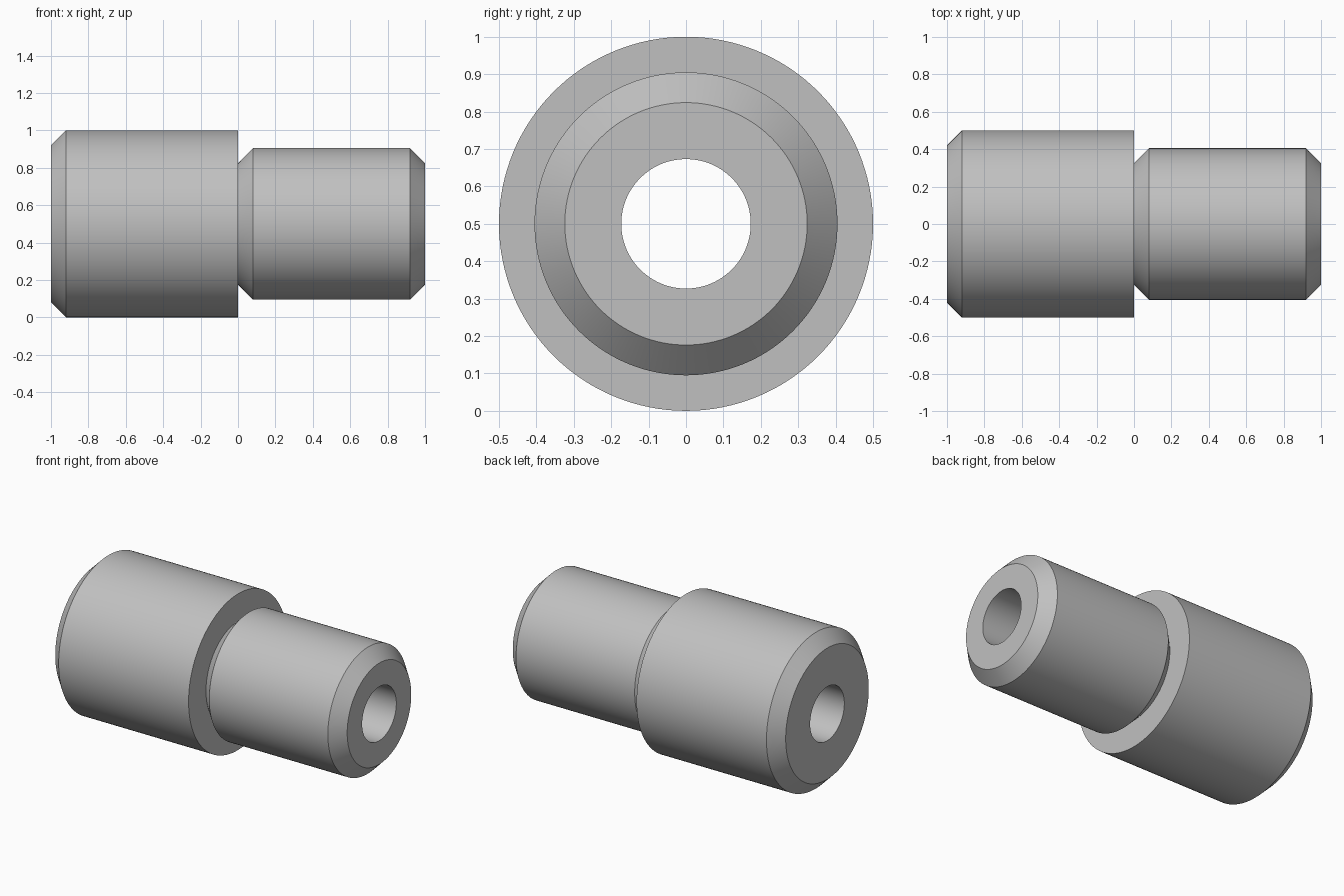
import bpy
import bmesh
import math

cube = bpy.data.objects.get("Cube")
if cube:
    bpy.data.objects.remove(cube, do_unlink=True)

SEGMENTS = 128
AXIS_HEIGHT = 0.5

grey = bpy.data.materials.new("plain grey")
grey.use_nodes = True
colour = (0.53, 0.53, 0.53, 1)
grey.diffuse_color = colour
grey.node_tree.nodes["Principled BSDF"].inputs["Base Color"].default_value = colour

# Closed half section of the stepped bushing: (position along x, radius)
bore, neck, slim, wide, bevel = 0.173, 0.324, 0.405, 0.5, 0.08
section = [
    (-1, bore), (-1, wide - bevel), (-1 + bevel, wide), (0, wide),
    (0, neck), (bevel, slim), (1 - bevel, slim), (1, neck), (1, bore),
]

# Turn the section around the x axis
bm = bmesh.new()
rings = []
for i in range(SEGMENTS):
    a = 2 * math.pi * i / SEGMENTS
    rings.append([bm.verts.new((x, r * math.cos(a), r * math.sin(a)))
                  for x, r in section])
count = len(section)
for i in range(SEGMENTS):
    here, after = rings[i], rings[(i + 1) % SEGMENTS]
    for j in range(count):
        k = (j + 1) % count
        bm.faces.new((here[j], here[k], after[k], after[j]))
bmesh.ops.recalc_face_normals(bm, faces=bm.faces)

mesh = bpy.data.meshes.new("stepped_bushing")
bm.to_mesh(mesh)
bm.free()
mesh.materials.append(grey)
bushing = bpy.data.objects.new("stepped_bushing", mesh)
bushing.location.z = AXIS_HEIGHT
bpy.context.collection.objects.link(bushing)

# Smooth round walls with crisp rims
bpy.ops.object.select_all(action="DESELECT")
bushing.select_set(True)
bpy.context.view_layer.objects.active = bushing
bpy.ops.object.shade_smooth_by_angle(angle=math.radians(30))
